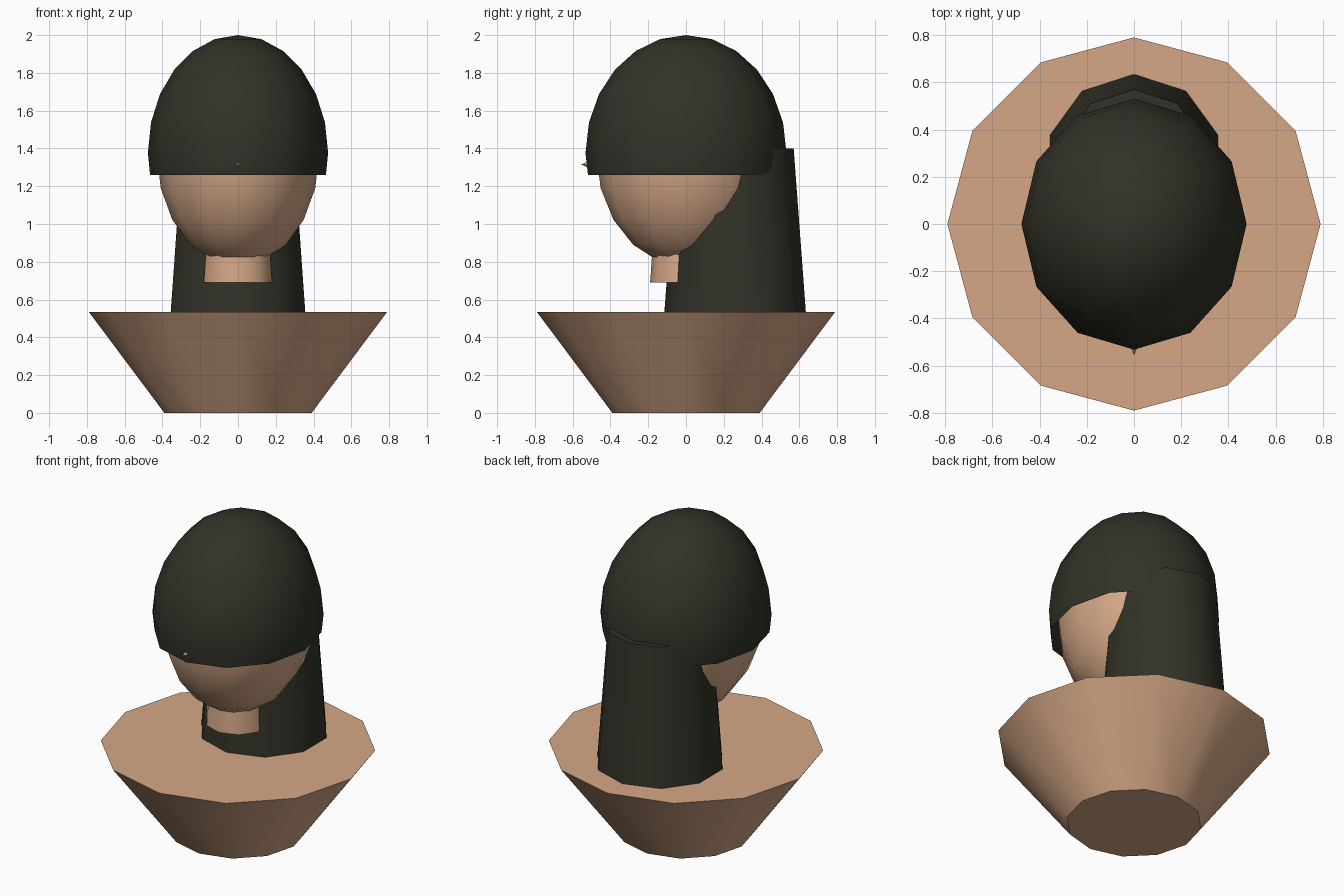
import bpy, bmesh, math
from mathutils import Matrix, Vector

if "Cube" in bpy.data.objects:
    bpy.data.objects.remove(bpy.data.objects["Cube"])


def material(name, rgb):
    m = bpy.data.materials.new(name)
    m.diffuse_color = (*rgb, 1)
    m.use_nodes = True
    m.node_tree.nodes["Principled BSDF"].inputs["Base Color"].default_value = m.diffuse_color
    return m


skin = material("skin", (0.66, 0.39, 0.24))
dark = material("dark hair", (0.032, 0.032, 0.021))


def finish(bm, name, mat):
    bmesh.ops.recalc_face_normals(bm, faces=bm.faces)
    me = bpy.data.meshes.new(name)
    bm.to_mesh(me)
    bm.free()
    me.materials.append(mat)
    ob = bpy.data.objects.new(name, me)
    bpy.context.collection.objects.link(ob)
    bpy.ops.object.select_all(action='DESELECT')
    ob.select_set(True)
    bpy.context.view_layer.objects.active = ob
    bpy.ops.object.shade_smooth_by_angle(angle=math.radians(40))
    return ob


def frustum(name, sides, r1, r2, z1, z2, y, mat):
    """Upright capped cone with a corner on the y axis."""
    bm = bmesh.new()
    bmesh.ops.create_cone(bm, cap_ends=True, segments=sides, radius1=r1, radius2=r2,
                          depth=z2 - z1,
                          matrix=Matrix.Translation((0, y, (z1 + z2) / 2)))
    return finish(bm, name, mat)


def ellipsoid(name, rings, size, z, mat, cut=None):
    """Scaled sphere, optionally trimmed below a height."""
    bm = bmesh.new()
    bmesh.ops.create_uvsphere(bm, u_segments=12, v_segments=rings, radius=1,
                              matrix=Matrix.Translation((0, 0, z)) @ Matrix.Diagonal((*size, 1)))
    if cut is not None:
        bmesh.ops.bisect_plane(bm, geom=bm.verts[:] + bm.edges[:] + bm.faces[:],
                               plane_co=Vector((0, 0, cut)), plane_no=Vector((0, 0, 1)),
                               clear_inner=True)
    return finish(bm, name, mat)


# Bust, floating neck and long back hair
frustum("shoulders", 12, 0.39, 0.79, 0.0, 0.535, 0, skin)
frustum("neck", 10, 0.19, 0.172, 0.69, 0.95, 0, skin)
frustum("back_hair", 10, 0.377, 0.31, 0.50, 1.40, 0.26, dark)

# Head and the hair cap over it
ellipsoid("head", 10, (0.43, 0.475, 0.60), 1.375, skin)
ellipsoid("hair_cap", 12, (0.477, 0.532, 0.625), 1.375, dark, cut=1.26)

# Nose: small pyramid whose tip pokes through the cap
bm = bmesh.new()
bmesh.ops.create_cone(bm, cap_ends=True, segments=4, radius1=0.05, radius2=0, depth=0.11,
                      matrix=Matrix.Translation((0, -0.50, 1.315)) @ Matrix.Rotation(math.pi / 2, 4, 'X'))
finish(bm, "nose", skin)
